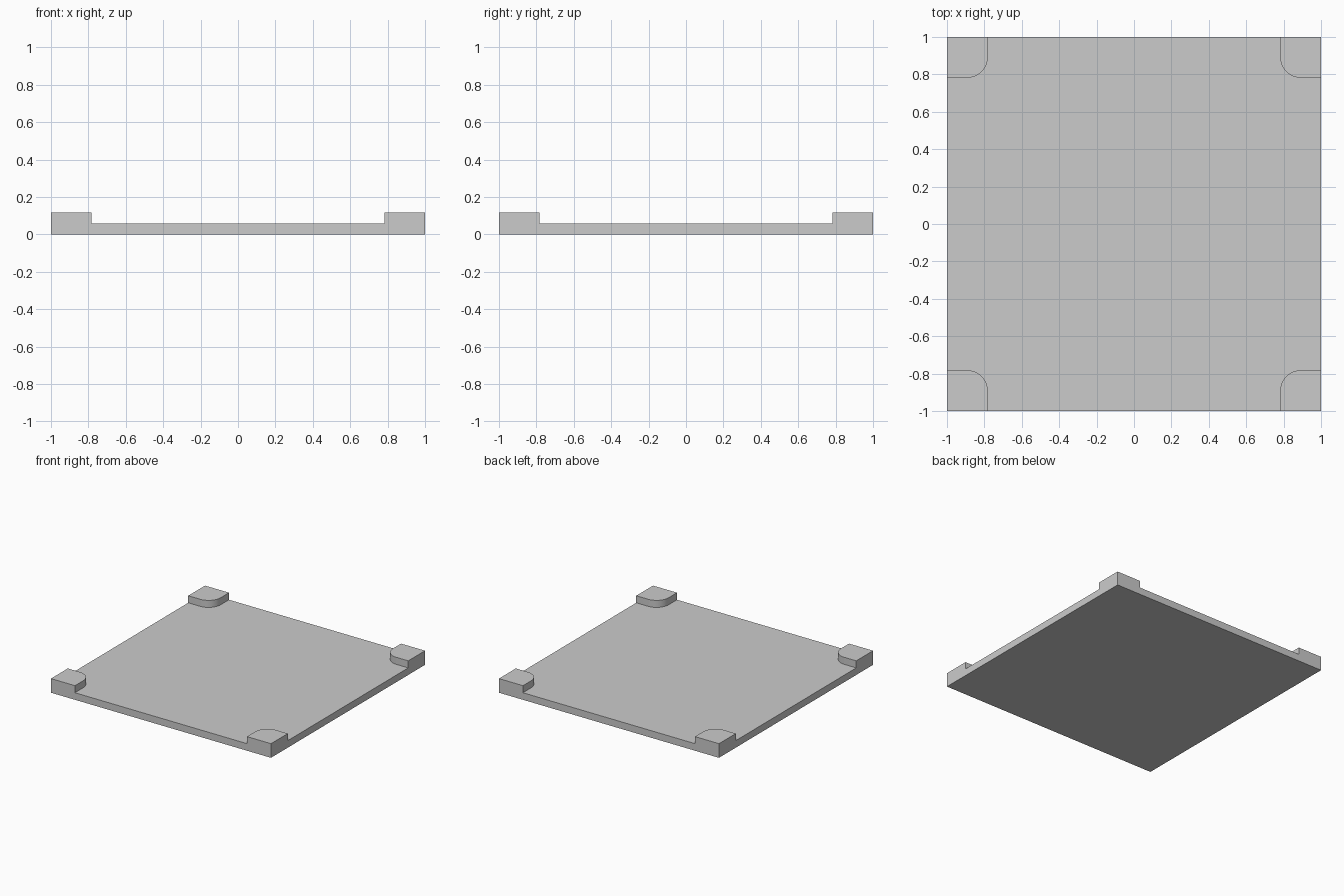
import bpy, bmesh
from math import sin, cos, pi, radians

if "Cube" in bpy.data.objects:
    bpy.data.objects.remove(bpy.data.objects["Cube"])

PLATE_H, PAD_H = 0.058, 0.116   # plate top, corner pad top
INNER, R, SEG = 0.782, 0.11, 12  # pad inner edge, rounded corner

# Rounded inner edge of the +x +y pad, running from the +x side to the +y side
arc = [(1, INNER)]
for i in range(SEG + 1):
    a = -pi / 2 - i / SEG * pi / 2
    arc.append((INNER + R + R * cos(a), INNER + R + R * sin(a)))
arc.append((INNER, 1))

bm = bmesh.new()
outline, pads = [], []

# Flat layout: four corner pads around the notched middle panel
for k in range(4):
    c, s = round(cos(k * pi / 2)), round(sin(k * pi / 2))
    turn = lambda p: bm.verts.new((c * p[0] - s * p[1], s * p[0] + c * p[1], 0))
    edge = [turn(p) for p in arc]
    corner = turn((1, 1))
    pads.append(bm.faces.new([corner] + edge[::-1]))
    outline += edge
bm.faces.new(outline)


def raise_faces(faces, height, keep):
    res = bmesh.ops.extrude_face_region(bm, geom=faces, use_keep_orig=keep)["geom"]
    verts = [g for g in res if isinstance(g, bmesh.types.BMVert)]
    bmesh.ops.translate(bm, verts=verts, vec=(0, 0, height))
    return [g for g in res if isinstance(g, bmesh.types.BMFace)]


# Plate thickness, then the pads raised above it
top = raise_faces(bm.faces[:], PLATE_H, True)
pad_tops = [f for f in top if len(f.verts) == len(arc) + 1]
raise_faces(pad_tops, PAD_H - PLATE_H, False)
bmesh.ops.delete(bm, geom=[f for f in pad_tops if f.is_valid], context="FACES")

# Merge coplanar faces so the outer walls and underside are clean
bmesh.ops.recalc_face_normals(bm, faces=bm.faces[:])
bmesh.ops.dissolve_limit(bm, angle_limit=radians(1), verts=bm.verts[:], edges=bm.edges[:])

mesh = bpy.data.meshes.new("plate_with_corner_pads")
bm.to_mesh(mesh)
bm.free()
obj = bpy.data.objects.new("plate_with_corner_pads", mesh)
bpy.context.collection.objects.link(obj)
bpy.context.view_layer.objects.active = obj
obj.select_set(True)
bpy.ops.object.shade_smooth_by_angle(angle=radians(30))
